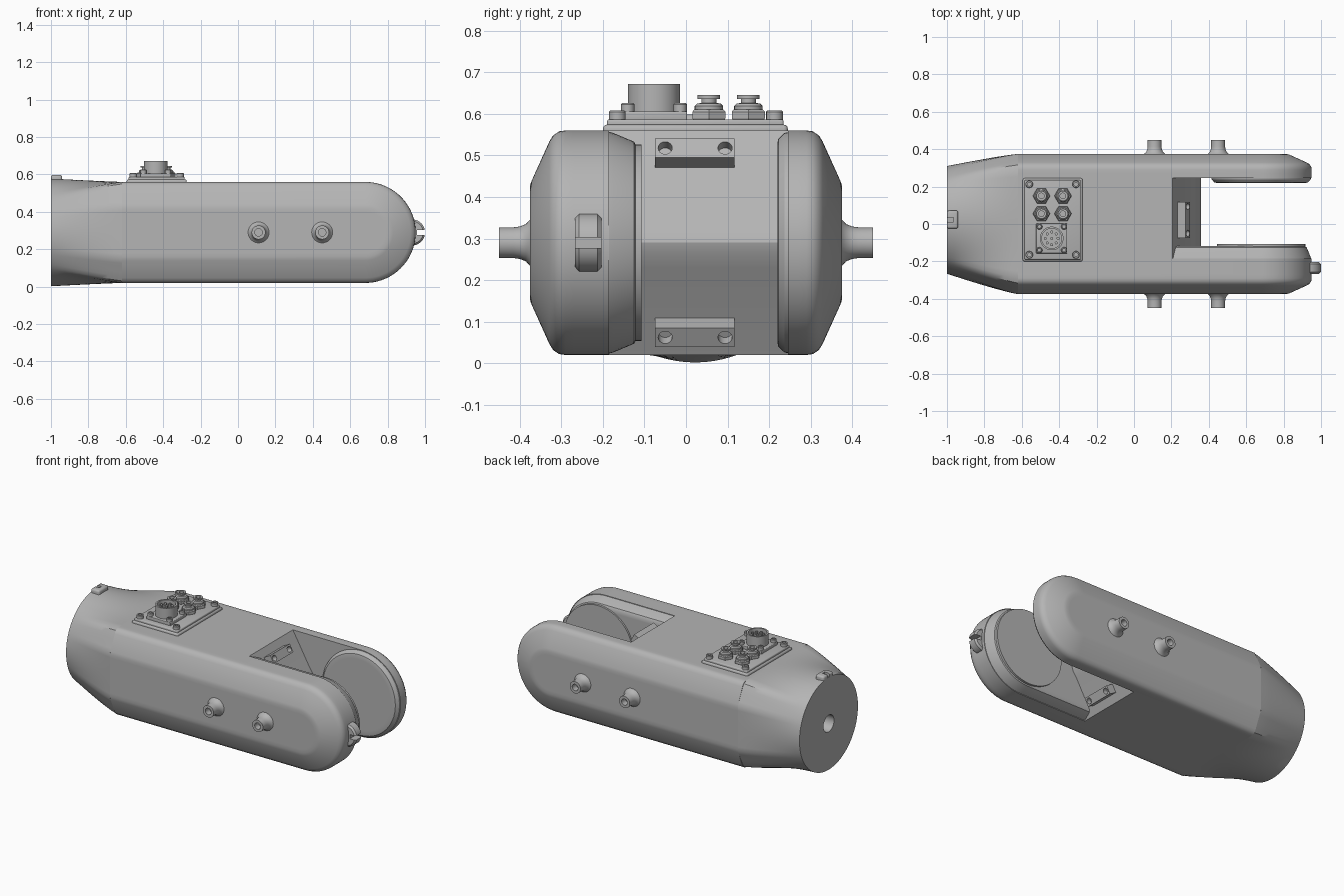
import bpy, bmesh, math
from mathutils import Vector, Matrix

cube = bpy.data.objects.get("Cube")
if cube:
    bpy.data.objects.remove(cube, do_unlink=True)

grey = bpy.data.materials.new("matte grey")
grey.use_nodes = True
grey.diffuse_color = (0.46, 0.46, 0.46, 1)
grey.node_tree.nodes["Principled BSDF"].inputs["Base Color"].default_value = (0.46, 0.46, 0.46, 1)

MID = 0.29      # height of the arm's axis
TIP = 0.68      # x of the joint axis
AXES = {
    "x": Matrix.Rotation(math.pi / 2, 4, "Y"),
    "y": Matrix.Rotation(-math.pi / 2, 4, "X"),
    "-y": Matrix.Rotation(math.pi / 2, 4, "X"),
    "z": Matrix.Identity(4),
}


def finish(name, bm):
    bmesh.ops.recalc_face_normals(bm, faces=bm.faces)
    mesh = bpy.data.meshes.new(name)
    bm.to_mesh(mesh)
    bm.free()
    mesh.materials.append(grey)
    ob = bpy.data.objects.new(name, mesh)
    bpy.context.scene.collection.objects.link(ob)
    return ob


def loft(name, rings):
    """Skin a list of equal-length point rings and cap both ends."""
    bm = bmesh.new()
    rows = [[bm.verts.new(p) for p in ring] for ring in rings]
    n = len(rows[0])
    for a, b in zip(rows, rows[1:]):
        for i in range(n):
            j = (i + 1) % n
            bm.faces.new((a[i], a[j], b[j], b[i]))
    bm.faces.new(rows[0])
    bm.faces.new(rows[-1])
    return finish(name, bm)


def lathe(name, profile, loc, axis="z", segs=32):
    """Revolve (radius, height) pairs about an axis."""
    rot = AXES[axis]
    rings = []
    for r, h in profile:
        rings.append([Vector(loc) + rot @ Vector((r * math.cos(t), r * math.sin(t), h))
                      for t in (2 * math.pi * i / segs for i in range(segs))])
    return loft(name, rings)


def box(name, lo, hi, bevel=0):
    lo, hi = Vector(lo), Vector(hi)
    bm = bmesh.new()
    bmesh.ops.create_cube(bm, size=1)
    for v in bm.verts:
        v.co = (lo + hi) / 2 + Vector(v.co[i] * (hi - lo)[i] for i in range(3))
    if bevel:
        bmesh.ops.bevel(bm, geom=bm.edges[:], offset=bevel, segments=3, affect="EDGES", profile=0.5)
    return finish(name, bm)


def cut(ob, *cutters):
    for c in cutters:
        c.hide_render = True
        mod = ob.modifiers.new("cut", "BOOLEAN")
        mod.operation = "DIFFERENCE"
        mod.solver = "EXACT"
        mod.object = c
        bpy.context.view_layer.objects.active = ob
        bpy.ops.object.modifier_apply(modifier=mod.name)
        bpy.data.objects.remove(c, do_unlink=True)


def bullet(start, y, r, steps=40):
    """Outline in xz: square at the start, round at the tip."""
    pts = [(start, y, MID + r)]
    for i in range(steps + 1):
        a = math.pi / 2 - math.pi * i / steps
        pts.append((TIP + r * math.cos(a), y, MID + r * math.sin(a)))
    return pts + [(start, y, MID - r)]


# Arm body with chamfered sides and round end
side = [(0.375, 0.11), (0.375, 0.13), (0.371, 0.15), (0.329, 0.243), (0.32, 0.258), (0.305, 0.268),
        (0.29, 0.27), (0.27, 0.27)]
rings = [bullet(-0.62, -y, r) for y, r in side] + [bullet(-0.62, y, r) for y, r in reversed(side)]
body = loft("arm_body", rings)

# Fork slot with wedge-shaped floor
wedge = [(0.19, 0.59), (0.325, 0.352), (0.35, 0.315), (0.357, MID), (0.35, 0.265),
         (0.325, 0.228), (0.19, -0.01), (1.2, -0.01), (1.2, 0.59)]
cut(body, loft("slot_cutter", [[(x, y, z) for x, z in wedge] for y in (-0.185, 0.245)]))

# Inner fork faces and joint discs
loft("front_fork_inner_pad", [bullet(0.2, y, r) for y, r in
                              ((-0.195, 0.269), (-0.175, 0.264), (-0.125, 0.243), (-0.118, 0.23), (-0.118, 0.21))])
lathe("front_joint_disc", [(0.236, -0.13), (0.236, -0.107)], (TIP, 0, MID), "y", 64)
lathe("rear_joint_disc", [(0.268, 0.255), (0.264, 0.237), (0.25, 0.222), (0.24, 0.22), (0.22, 0.22)],
      (TIP, 0, MID), "y", 64)


# Neck blending from the chamfered section into a round flange
def neck_ring(t, n=96):
    ring = []
    for i in range(n):
        a = 2 * math.pi * (i + 0.5) / n
        c, s = abs(math.cos(a)), abs(math.sin(a))
        flat = min(0.375 / c, 0.27 / s, 0.399 / (0.902 * c + 0.431 * s), 0.4066 / (0.707 * (c + s)))
        k = t ** 1.15
        r = flat * (1 - k) + 0.288 * k
        ring.append((-0.62 - 0.38 * t, 0.022 * k + r * math.cos(a), MID + r * math.sin(a)))
    return ring


neck = loft("neck", [neck_ring(i / 10) for i in range(11)])
cut(neck, lathe("bore_cutter", [(0.052, -0.1), (0.052, 0.15)], (-1, 0.022, MID), "x"))

# Alignment key on the flange rim
key = box("flange_key", (-1, -0.025, 0.54), (-0.94, 0.072, 0.598), 0.012)
cut(key, box("key_cutter", (-1.1, 0.012, 0.575), (-0.965, 0.034, 0.7)))

# Slotted latch at the fork tip
latch = lathe("tip_latch", [(0.06, -0.267), (0.07, -0.257), (0.07, -0.213), (0.06, -0.203)],
              (0.93, 0, MID), "y", 40)
cut(latch, box("latch_cutter", (0.958, -0.4, 0.277), (1.1, 0, 0.303)))

# Hollow side pegs
peg = [(0.064, 0.368), (0.055, 0.376), (0.045, 0.385), (0.039, 0.4), (0.037, 0.415),
       (0.037, 0.45), (0.02, 0.45), (0.02, 0.41)]
for x, place in ((0.11, "inner"), (0.45, "outer")):
    for axis, where in (("-y", "front"), ("y", "rear")):
        lathe(f"{where}_{place}_peg", peg, (x, 0, MID), axis)

# Tilted stop blocks on the slot floor, mirrored about the arm axis
tilt = Vector((0.87, 0, 0.49))
for sign, where in ((1, "upper"), (-1, "lower")):
    n = Vector((tilt.x, 0, tilt.z * sign))
    d = Vector((tilt.z, 0, -tilt.x * sign))
    face = Vector((0.288, 0.021, MID + sign * 0.228))
    corners = [face + d * u + Vector((0, v, 0))
               for u, v in ((-0.026, -0.096), (0.026, -0.096), (0.026, 0.096), (-0.026, 0.096))]
    block = loft(f"{where}_stop_block", [corners, [p - n * 0.06 for p in corners]])
    for y in (-0.071, 0.073):
        c = face + Vector((0, y, 0))
        across = Vector((0, 1, 0))
        rim = [(d * math.cos(a) + across * math.sin(a)) * 0.017
               for a in (2 * math.pi * i / 20 for i in range(20))]
        cut(block, loft("hole_cutter", [[c + n * h + p for p in rim] for h in (0.02, -0.03)]))

# Connector plate on a raised pad
box("connector_pad", (-0.595, -0.2, 0.54), (-0.275, 0.245, 0.574), 0.01)
box("connector_plate", (-0.585, -0.19, 0.56), (-0.285, 0.235, 0.587), 0.006)


def screw(name, x, y, z, r, h):
    lathe(name, [(r, -0.005), (r, h - 0.003), (r - 0.003, h), (r * 0.5, h), (r * 0.5, h - 0.01)],
          (x, y, z), "z", 20)


for x in (-0.56, -0.31):
    for y in (-0.165, 0.213):
        screw("plate_screw", x, y, 0.585, 0.02, 0.023)

# Four push fittings: hex nut, collar, neck and cap
for x in (-0.495, -0.38):
    for y in (0.055, 0.15):
        lathe("fitting_nut", [(0.043, 0), (0.046, 0.004), (0.046, 0.02), (0.041, 0.025)],
              (x, y, 0.585), "z", 6)
        lathe("fitting_stem", [(0.034, 0.02), (0.034, 0.034), (0.028, 0.04), (0.018, 0.041), (0.018, 0.051),
                               (0.027, 0.051), (0.027, 0.06), (0.015, 0.06), (0.015, 0.03)],
              (x, y, 0.585), "z", 24)

# Round socket with pins on a square flange
cx, cy = -0.44, -0.077
box("socket_flange", (cx - 0.083, cy - 0.08, 0.58), (cx + 0.083, cy + 0.08, 0.606), 0.004)
for sx in (-1, 1):
    for sy in (-1, 1):
        screw("flange_screw", cx + sx * 0.066, cy + sy * 0.063, 0.604, 0.016, 0.022)
lathe("socket_shell", [(0.063, 0.6), (0.063, 0.672), (0.053, 0.672), (0.053, 0.64)], (cx, cy, 0), "z", 48)
for i in range(9):
    a = 2 * math.pi * i / 8
    r = 0.034 if i < 8 else 0
    lathe("socket_pin", [(0.008, 0.63), (0.008, 0.66)], (cx + r * math.cos(a), cy + r * math.sin(a), 0), "z", 12)

# Smooth shading with crisp edges
bpy.ops.object.select_all(action="DESELECT")
for ob in bpy.context.scene.objects:
    if ob.type == "MESH":
        ob.select_set(True)
        bpy.context.view_layer.objects.active = ob
bpy.ops.object.shade_smooth_by_angle(angle=math.radians(30))
